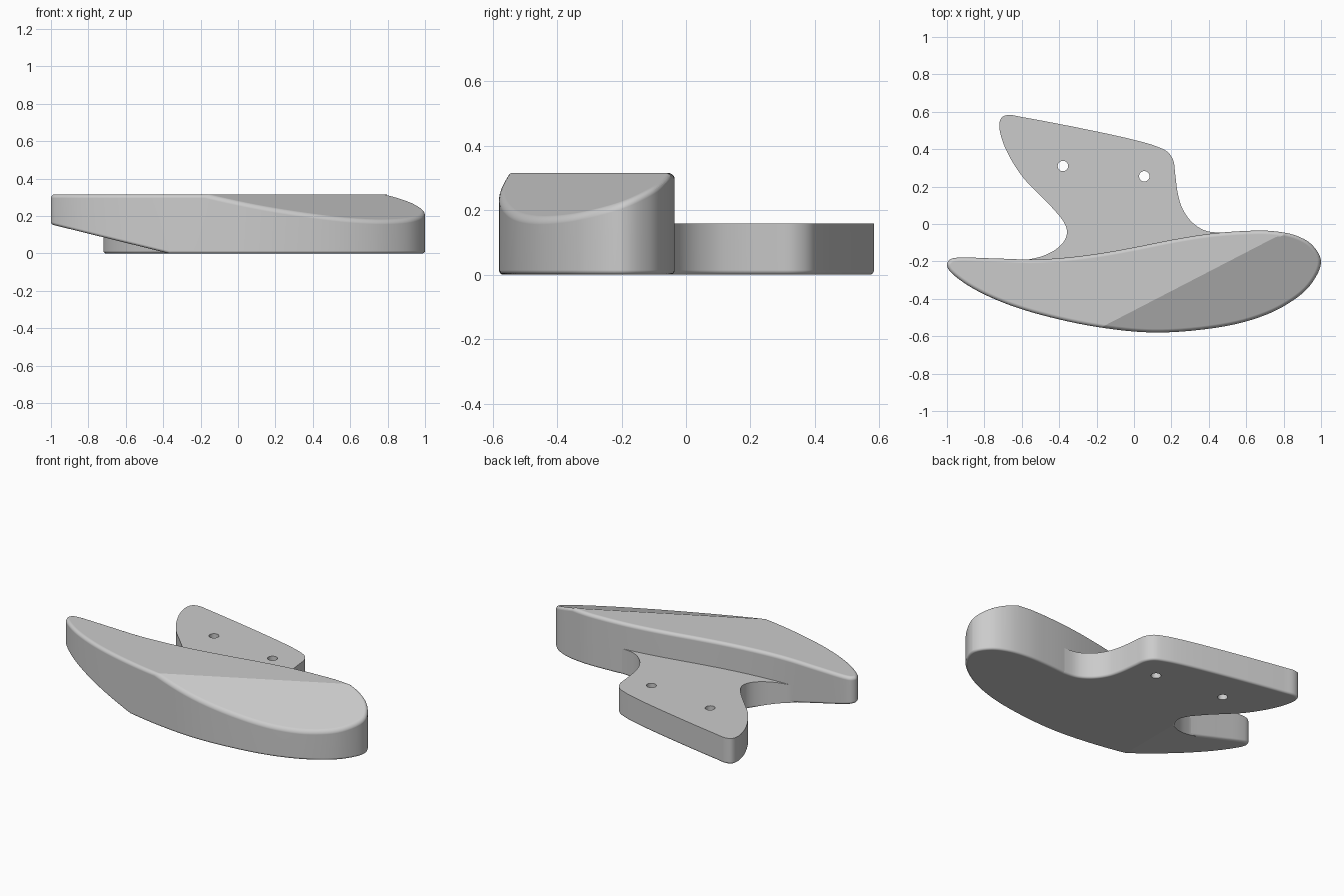
import bpy, bmesh, math
from mathutils import Vector

default = bpy.data.objects.get("Cube")
if default:
    bpy.data.objects.remove(default, do_unlink=True)

grey = bpy.data.materials.new("plain grey")
grey.use_nodes = True
SHADE = (0.6, 0.6, 0.6, 1)
grey.diffuse_color = SHADE
grey.node_tree.nodes["Principled BSDF"].inputs["Base Color"].default_value = SHADE

WING_TOP, PLATE_TOP = 0.315, 0.158


def smooth_loop(points, steps=6):
    """Closed smooth curve through unevenly spaced points."""
    pts = [Vector(p) for p in points]
    n, out = len(pts), []
    for i in range(n):
        a, b, c, d = (pts[(i + k) % n] for k in (-1, 0, 1, 2))
        ab, bc, cd = (math.sqrt((q - p).length) for p, q in ((a, b), (b, c), (c, d)))
        # tangents scaled for the spacing
        m1 = (c - b) + bc * ((b - a) / ab - (c - a) / (ab + bc))
        m2 = (c - b) + bc * ((d - c) / cd - (d - b) / (bc + cd))
        for s in range(steps):
            t = s / steps
            u = 1 - t
            out.append(b * (u * u * (1 + 2 * t)) + c * (t * t * (3 - 2 * t))
                       + m1 * (t * u * u) - m2 * (t * t * u))
    return out


def prism(loop, sweep):
    """Closed solid from a planar loop of 3D points swept along a vector."""
    bm = bmesh.new()
    near = [bm.verts.new(p) for p in loop]
    far = [bm.verts.new(Vector(p) + Vector(sweep)) for p in loop]
    bm.faces.new(near[::-1])
    bm.faces.new(far)
    for i in range(len(near)):
        bm.faces.new((near[i - 1], near[i], far[i], far[i - 1]))
    bmesh.ops.recalc_face_normals(bm, faces=bm.faces)
    return bm


def slab(points, height):
    return prism([p.to_3d() for p in smooth_loop(points)], (0, 0, height))


def slice_off(bm, point, normal):
    """Remove what lies on the normal's side and cap the cut."""
    geom = list(bm.verts) + list(bm.edges) + list(bm.faces)
    bmesh.ops.bisect_plane(bm, geom=geom, plane_co=point, plane_no=normal, clear_outer=True)
    bmesh.ops.holes_fill(bm, edges=[e for e in bm.edges if e.is_boundary], sides=0)
    bmesh.ops.remove_doubles(bm, verts=bm.verts, dist=0.002)
    bmesh.ops.recalc_face_normals(bm, faces=bm.faces)


def round_rim(bm, side, radius):
    """Round the rim of the upper (side 1) or lower (side -1) faces."""
    bm.normal_update()
    rim = []
    for e in bm.edges:
        if len(e.link_faces) == 2:
            low, high = sorted(f.normal.z * side for f in e.link_faces)
            if high > 0.8 and abs(low) < 0.1:
                rim.append(e)
    bmesh.ops.bevel(bm, geom=rim, offset=radius, offset_type='OFFSET', segments=8,
                    profile=0.5, affect='EDGES', clamp_overlap=False)


def to_object(bm, name):
    mesh = bpy.data.meshes.new(name)
    bm.to_mesh(mesh)
    bm.free()
    obj = bpy.data.objects.new(name, mesh)
    bpy.context.collection.objects.link(obj)
    mesh.materials.append(grey)
    return obj


def subtract(obj, cutter):
    cutter.hide_render = True
    mod = obj.modifiers.new("cut " + cutter.name, 'BOOLEAN')
    mod.operation, mod.solver, mod.object = 'DIFFERENCE', 'EXACT', cutter
    bpy.context.view_layer.objects.active = obj
    bpy.ops.object.modifier_apply(modifier=mod.name)
    bpy.data.objects.remove(cutter, do_unlink=True)


def finish(obj):
    bpy.ops.object.select_all(action='DESELECT')
    obj.select_set(True)
    bpy.context.view_layer.objects.active = obj
    bpy.ops.object.shade_smooth_by_angle(angle=math.radians(13))
    weighted = obj.modifiers.new("even shading", 'WEIGHTED_NORMAL')
    weighted.keep_sharp = True


# Wing: curved slab with a sloping upper facet and a rising tail
wing_mesh = slab([
    (-1, -.215), (-.99, -.245), (-.955, -.28), (-.86, -.345), (-.7, -.42), (-.5, -.485),
    (-.2, -.55), (.1, -.58), (.4, -.56), (.62, -.515), (.8, -.44), (.94, -.33), (1, -.2),
    (.95, -.11), (.86, -.06), (.73, -.037), (.58, -.038), (.4, -.053), (.2, -.085),
    (0, -.125), (-.2, -.16), (-.4, -.183), (-.55, -.19), (-.75, -.184), (-.955, -.181),
    (-.985, -.191)], WING_TOP)
slice_off(wing_mesh, (-.17, -.55, WING_TOP), Vector((.46 * .4, -.887 * .4, 1)))
slice_off(wing_mesh, (-.37, 0, 0), Vector((-.155, 0, -.63)))
round_rim(wing_mesh, 1, 0.02)
round_rim(wing_mesh, -1, 0.014)
wing = to_object(wing_mesh, "wing")

# Mounting plate: thinner flared tab behind the wing, its root buried in the wing
plate_mesh = slab([
    (-.72, .53), (-.707, .57), (-.67, .583), (-.6, .572), (-.3, .515), (0, .45),
    (.12, .415), (.18, .385), (.21, .34), (.22, .27), (.235, .16), (.26, .08),
    (.31, .01), (.38, -.035), (.48, -.047), (.56, -.05), (.62, -.09), (.58, -.18),
    (.4, -.25), (0, -.3), (-.5, -.3), (-.6, -.28), (-.64, -.237), (-.61, -.198),
    (-.55, -.187), (-.48, -.168), (-.41, -.13), (-.37, -.085), (-.358, -.04),
    (-.375, .01), (-.44, .09), (-.5, .152), (-.59, .245), (-.66, .35), (-.705, .45)],
    PLATE_TOP)
round_rim(plate_mesh, -1, 0.014)
plate = to_object(plate_mesh, "mounting_plate")

# Wedge that continues the rising tail under the plate fillet
wedge_profile = [(-.37, 0), (-1, .155), (-1, -.1), (-.37, -.1)]
wedge = prism([(x, -.7, z) for x, z in wedge_profile], (0, .66, 0))
subtract(plate, to_object(wedge, "tail_wedge_cutter"))

# Two screw holes through the plate
for label, x, y in (("right", -.38, .31), ("left", .055, .255)):
    drill = bmesh.new()
    bmesh.ops.create_cone(drill, cap_ends=True, segments=32, radius1=.028, radius2=.028, depth=1)
    bmesh.ops.translate(drill, verts=drill.verts, vec=(x, y, 0))
    subtract(plate, to_object(drill, label + "_hole_cutter"))

for part in (wing, plate):
    finish(part)
